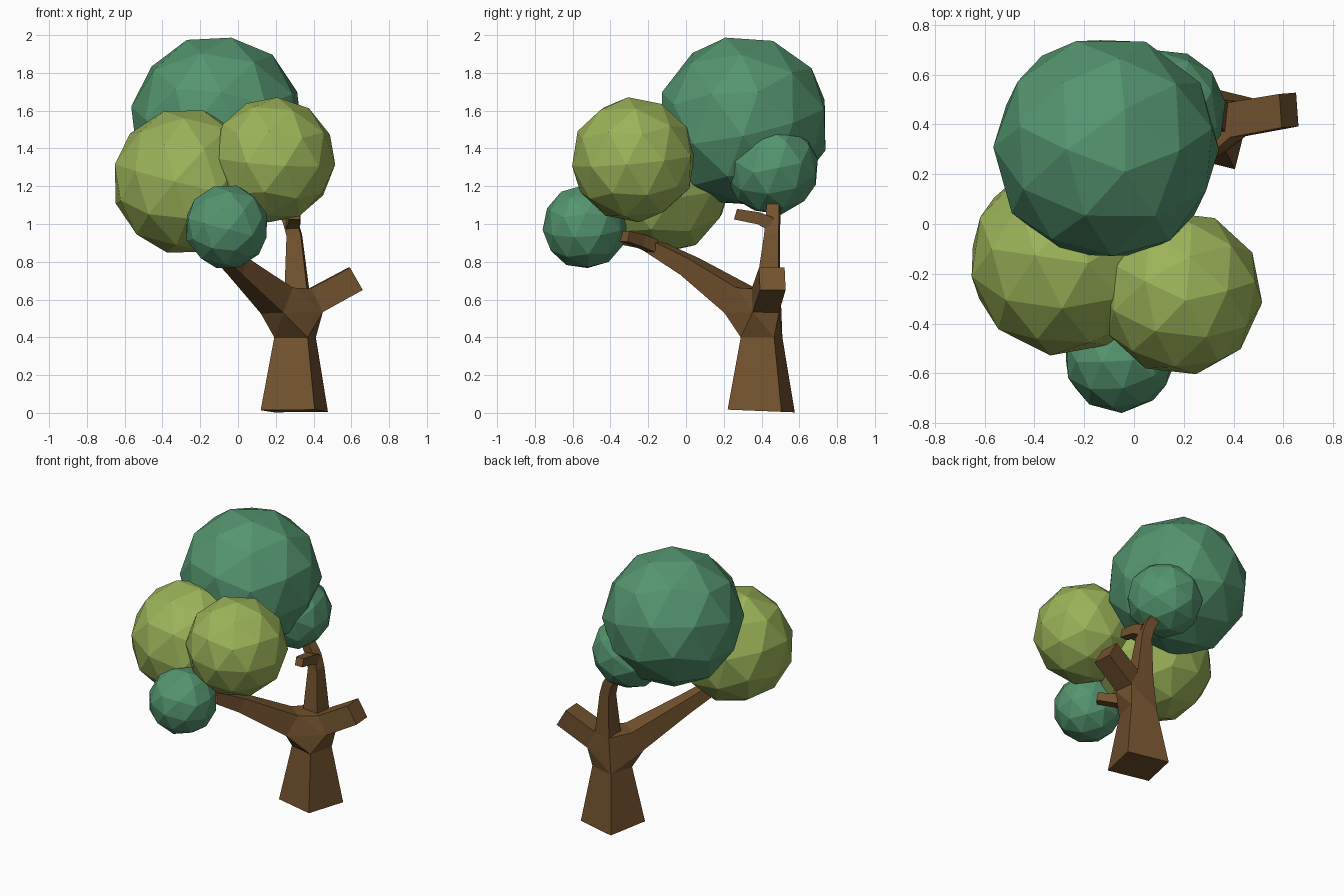
import bpy, bmesh
from mathutils import Vector

if "Cube" in bpy.data.objects:
    bpy.data.objects.remove(bpy.data.objects["Cube"])


def material(name, rgb):
    m = bpy.data.materials.new(name)
    m.diffuse_color = (*rgb, 1)
    m.use_nodes = True
    m.node_tree.nodes["Principled BSDF"].inputs["Base Color"].default_value = m.diffuse_color
    return m


bark = material("bark", (0.17, 0.085, 0.028))
dark_leaf = material("dark_leaf", (0.09, 0.30, 0.16))
light_leaf = material("light_leaf", (0.33, 0.45, 0.10))


def finish(bm, name, mat):
    bmesh.ops.recalc_face_normals(bm, faces=bm.faces)
    mesh = bpy.data.meshes.new(name)
    bm.to_mesh(mesh)
    bm.free()
    mesh.materials.append(mat)
    obj = bpy.data.objects.new(name, mesh)
    bpy.context.collection.objects.link(obj)
    return obj


def ring(p, normal, side):
    """Four corners of a square section at p = (x, y, z, half width)."""
    n = Vector(normal).normalized()
    u = Vector(side)
    u = (u - n * u.dot(n)).normalized()
    v = n.cross(u)
    c, h = Vector(p[:3]), p[3]
    return [c + (u * a + v * b) * h for a, b in ((-1, -1), (1, -1), (1, 1), (-1, 1))]


def limb(name, path, normals, side):
    """Square-section limb through the path points; returns its first ring."""
    bm = bmesh.new()
    rings = [ring(p, n, side) for p, n in zip(path, normals)]
    loops = [[bm.verts.new(co) for co in r] for r in rings]
    for a, b in zip(loops, loops[1:]):
        for i in range(4):
            j = (i + 1) % 4
            bm.faces.new((a[i], a[j], b[j], b[i]))
    bm.faces.new(loops[0][::-1])
    bm.faces.new(loops[-1])
    finish(bm, name, bark)
    return rings


twist = (0.97, -0.24, 0)

# Trunk and the three main limbs
trunk = limb("trunk", [(0.298, 0.398, 0.01, 0.147), (0.302, 0.40, 0.40, 0.091)],
             [(0, 0.04, 1), (0, 0, 1)], twist)
front = limb("front_branch",
             [(0.205, 0.285, 0.595, 0.078), (0.0, 0.02, 0.775, 0.05),
              (-0.13, -0.19, 0.89, 0.036), (-0.21, -0.25, 1.0, 0.03)],
             [(-0.55, -0.65, 0.5), (-0.55, -0.65, 0.45), (-0.5, -0.6, 0.6), (-0.5, -0.4, 0.8)],
             (0.77, -0.62, 0))
stub = limb("cut_branch", [(0.41, 0.42, 0.595, 0.07), (0.622, 0.457, 0.71, 0.068)],
            [(0.88, 0.1, 0.45), (0.87, 0.06, 0.5)], (-0.08, 1, 0))
leader = limb("upper_trunk",
              [(0.312, 0.435, 0.65, 0.06), (0.298, 0.455, 0.94, 0.038),
               (0.275, 0.46, 1.02, 0.036), (0.215, 0.465, 1.12, 0.032)],
              [(0, 0, 1), (-0.1, 0.02, 1), (-0.3, 0, 1), (-0.5, 0, 0.9)], (1, -0.1, 0))

# Faceted crotch joining trunk and limbs
bm = bmesh.new()
for co in trunk[1] + front[0] + stub[0] + leader[0]:
    bm.verts.new(co)
hull = bmesh.ops.convex_hull(bm, input=list(bm.verts))
loose = [v for v in bm.verts if not v.link_faces]
bmesh.ops.delete(bm, geom=loose, context='VERTS')
finish(bm, "crotch", bark)

# Small side twigs
limb("front_twig", [(-0.10, -0.17, 0.88, 0.034), (-0.05, -0.24, 0.91, 0.033),
                    (0.035, -0.325, 0.935, 0.029)],
     [(0.3, -0.8, 0.3), (0.5, -0.7, 0.3), (0.7, -0.65, 0.2)], (0.77, 0.62, 0))
limb("upper_twig", [(0.285, 0.45, 1.0, 0.036), (0.298, 0.385, 1.03, 0.032),
                    (0.30, 0.262, 1.052, 0.029)],
     [(0, -1, 0.4), (0, -1, 0.2), (0, -1, 0.3)], (1, 0, 0))

# Foliage balls: name, centre, radius, rotation, material
balls = [
    ("crown_top", (-0.112, 0.305, 1.543), 0.46, (0.25, 0.1, 0.3), dark_leaf),
    ("crown_back", (0.12, 0.455, 1.295), 0.25, (0.5, 0.3, 0.9), dark_leaf),
    ("crown_left", (-0.28, -0.143, 1.225), 0.389, (0.15, 0.2, 0.5), light_leaf),
    ("crown_right", (0.185, -0.278, 1.34), 0.333, (0.1, 0.05, 0.2), light_leaf),
    ("crown_low", (-0.06, -0.535, 0.985), 0.225, (0.2, 0.15, 0.7), dark_leaf),
]
for name, loc, r, rot, mat in balls:
    bm = bmesh.new()
    bmesh.ops.create_icosphere(bm, subdivisions=2, radius=r)
    obj = finish(bm, name, mat)
    obj.location, obj.rotation_euler = loc, rot
